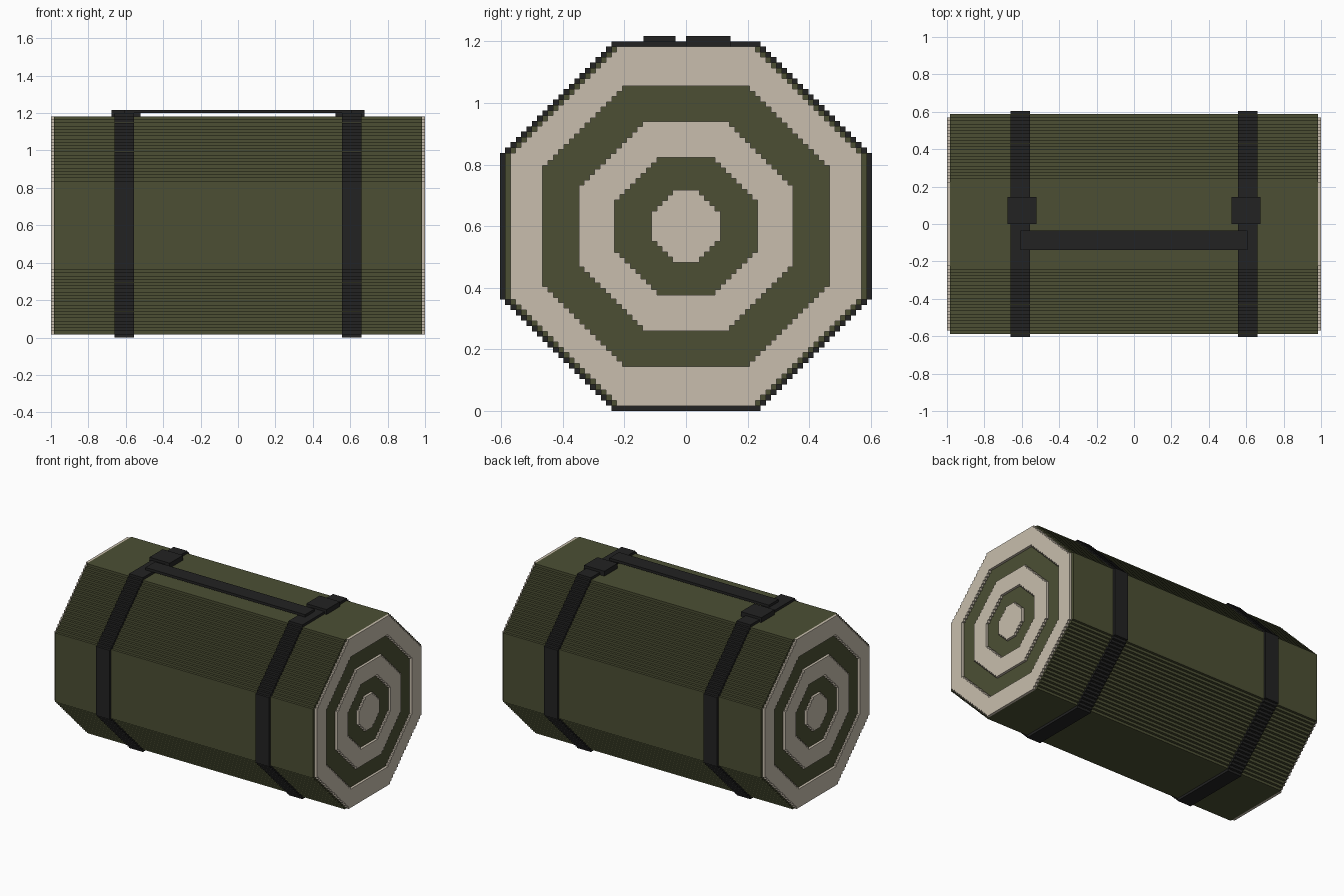
import bpy, bmesh, math
from mathutils import Matrix, Euler

cube = bpy.data.objects.get("Cube")
if cube:
    bpy.data.objects.remove(cube, do_unlink=True)

V = 1 / 58      # stair step size
MID = 0.6       # height of the roll axis


def material(name, rgb):
    m = bpy.data.materials.new(name)
    m.use_nodes = True
    m.diffuse_color = (*rgb, 1)
    m.node_tree.nodes["Principled BSDF"].inputs["Base Color"].default_value = (*rgb, 1)
    return m


green = material("olive green", (0.072, 0.078, 0.034))
cream = material("cream", (0.578, 0.515, 0.418))
black = material("strap black", (0.016, 0.016, 0.016))


def stepped_octagon(hy, hz, steps):
    """Octagon outline whose four slanted sides are small stairs."""
    quarter = []
    for i in range(steps):
        y = hy - (steps - i) * V
        quarter += [(y, hz - i * V), (y, hz - (i + 1) * V)]
    quarter.append((hy, hz - steps * V))
    right = quarter + [(y, -z) for y, z in reversed(quarter)]
    return right + [(-y, z) for y, z in reversed(right)]


def finish(name, mesh, mat):
    mesh.materials.clear()
    mesh.materials.append(mat)
    obj = bpy.data.objects.new(name, mesh)
    bpy.context.collection.objects.link(obj)
    return obj


def prism(name, outlines, x0, x1, mat):
    """Extrude outlines along x; a second outline becomes a hole."""
    curve = bpy.data.curves.new(name, "CURVE")
    curve.dimensions = "2D"
    curve.fill_mode = "BOTH"
    curve.extrude = abs(x1 - x0) / 2
    for outline in outlines:
        s = curve.splines.new("POLY")
        s.points.add(len(outline) - 1)
        for p, (y, z) in zip(s.points, outline):
            p.co = (y, z, 0, 1)
        s.use_cyclic_u = True
    temp = bpy.data.objects.new("temp", curve)
    bpy.context.collection.objects.link(temp)
    deps = bpy.context.evaluated_depsgraph_get()
    mesh = bpy.data.meshes.new_from_object(temp.evaluated_get(deps))
    bpy.data.objects.remove(temp, do_unlink=True)
    turn = Euler((math.pi / 2, 0, math.pi / 2)).to_matrix().to_4x4()
    mesh.transform(Matrix.Translation(((x0 + x1) / 2, 0, MID)) @ turn)
    bm = bmesh.new()
    bm.from_mesh(mesh)
    bmesh.ops.remove_doubles(bm, verts=bm.verts, dist=0.0001)
    bmesh.ops.recalc_face_normals(bm, faces=bm.faces)
    for f in bm.faces:
        f.smooth = False
    bm.to_mesh(mesh)
    bm.free()
    return finish(name, mesh, mat)


def box(name, lo, hi, mat):
    bm = bmesh.new()
    bmesh.ops.create_cube(bm, size=1)
    for v in bm.verts:
        v.co = [(a + b) / 2 + c * (b - a) for a, b, c in zip(lo, hi, v.co)]
    mesh = bpy.data.meshes.new(name)
    bm.to_mesh(mesh)
    bm.free()
    return finish(name, mesh, mat)


# Rolled mat
body = stepped_octagon(0.587, 0.583, 20)
prism("mat_roll", [body], -1 + V, 1 - V, green)

# Raised cream layers on both ends, green showing between them
rim = stepped_octagon(0.57, 0.583, 20)
rim_hole = stepped_octagon(0.465, 0.455, 15)
middle = stepped_octagon(0.348, 0.34, 12)
middle_hole = stepped_octagon(0.232, 0.223, 8)
core = stepped_octagon(0.112, 0.118, 4)
layers = {"rim": [rim, rim_hole], "middle": [middle, middle_hole], "core": [core]}

strap_outer = stepped_octagon(0.604, 0.6, 21)
strap_inner = stepped_octagon(0.57, 0.566, 20)
for side, s in (("left", 1), ("right", -1)):
    for part, outlines in layers.items():
        prism(f"{side}_end_{part}", outlines, s * (1 - V), s, cream)
    # Strap around the roll with its buckle on top
    prism(f"{side}_strap", [strap_outer, strap_inner], s * 0.555, s * 0.66, black)
    xs = sorted((s * 0.52, s * 0.675))
    box(f"{side}_buckle", (xs[0], 0, 1.183), (xs[1], 0.145, 1.217), black)

# Carry handle bridging the straps
box("carry_handle", (-0.608, -0.138, 1.2), (0.608, -0.034, 1.217), black)
